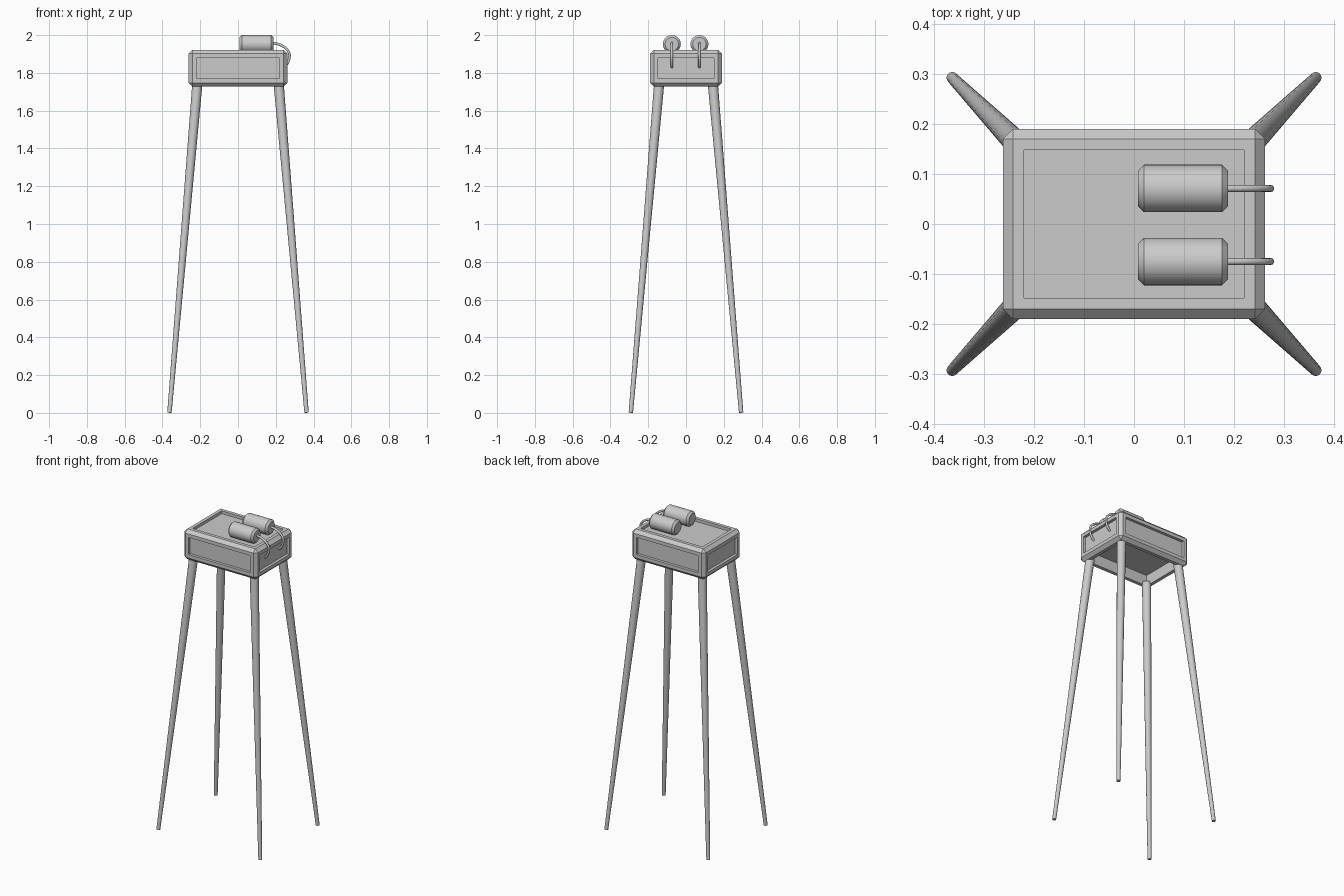
import bpy, bmesh
from math import radians
from mathutils import Vector

if "Cube" in bpy.data.objects:
    bpy.data.objects.remove(bpy.data.objects["Cube"])


def add_object(name, bm):
    mesh = bpy.data.meshes.new(name)
    bm.to_mesh(mesh)
    bm.free()
    ob = bpy.data.objects.new(name, mesh)
    bpy.context.collection.objects.link(ob)
    return ob


def smooth(ob, angle=35):
    bpy.ops.object.select_all(action='DESELECT')
    ob.select_set(True)
    bpy.context.view_layer.objects.active = ob
    bpy.ops.object.shade_smooth_by_angle(angle=radians(angle))


def rod(name, a, b, r1, r2, sides, chamfer=0):
    """Tapered rod from a to b, optionally with chamfered ends."""
    a, b = Vector(a), Vector(b)
    d = b - a
    bm = bmesh.new()
    bmesh.ops.create_cone(bm, cap_ends=True, segments=sides,
                          radius1=r1, radius2=r2, depth=d.length)
    if chamfer:
        rims = [e for e in bm.edges if any(len(f.verts) > 4 for f in e.link_faces)]
        bmesh.ops.bevel(bm, geom=rims, offset=chamfer, segments=1,
                        profile=0.5, affect='EDGES')
    rot = Vector((0, 0, 1)).rotation_difference(d.normalized())
    for v in bm.verts:
        v.co = rot @ v.co + (a + b) / 2
    ob = add_object(name, bm)
    smooth(ob)
    return ob


# Box body: chamfered block with a recessed panel on each face
size = Vector((0.524, 0.38, 0.195))
bm = bmesh.new()
bmesh.ops.create_cube(bm, size=1)
for v in bm.verts:
    v.co = Vector(v.co * size)
bmesh.ops.bevel(bm, geom=bm.edges[:], offset=0.02, segments=1,
                profile=0.5, affect='EDGES')
bm.normal_update()
panels = [f for f in bm.faces if max(abs(c) for c in f.normal) > 0.99]
bmesh.ops.inset_individual(bm, faces=panels, thickness=0.022, use_even_offset=True)
for f in panels:
    depth = 0.07 if f.normal.z < -0.9 else 0.018
    down = f.normal * -depth
    new = bmesh.ops.extrude_discrete_faces(bm, faces=[f])["faces"]
    bmesh.ops.translate(bm, vec=down, verts=new[0].verts[:])
bmesh.ops.translate(bm, vec=(0, 0, 1.8245), verts=bm.verts[:])
bmesh.ops.recalc_face_normals(bm, faces=bm.faces[:])
add_object("box_body", bm)

# Four splayed tapered legs
for sx, x_name in ((-1, "left"), (1, "right")):
    for sy, y_name in ((-1, "front"), (1, "back")):
        rod(f"{y_name}_{x_name}_leg", (sx * 0.363, sy * 0.292, 0.0015),
            (sx * 0.215, sy * 0.142, 1.745), 0.0115, 0.027, 16)

# Canisters lying on top, each with a hose bending down into the side
for y, tag in ((-0.075, "front"), (0.071, "back")):
    rod(f"{tag}_canister", (0.008, y, 1.9525), (0.188, y, 1.9525),
        0.0475, 0.0475, 32, chamfer=0.012)

    curve = bpy.data.curves.new(f"{tag}_hose", 'CURVE')
    curve.dimensions = '3D'
    curve.bevel_depth = 0.007
    curve.bevel_resolution = 3
    curve.resolution_u = 10
    curve.use_fill_caps = True
    spline = curve.splines.new('BEZIER')
    spline.bezier_points.add(2)
    path = (((0.18, 1.957), (0.045, 0)),
            ((0.273, 1.893), (0, -0.035)),
            ((0.235, 1.829), (-0.015, 0)))
    for p, ((x, z), (hx, hz)) in zip(spline.bezier_points, path):
        p.handle_left_type = p.handle_right_type = 'FREE'
        p.co = (x, y, z)
        p.handle_left = (x - hx, y, z - hz)
        p.handle_right = (x + hx, y, z + hz)
    hose = bpy.data.objects.new(f"{tag}_hose", curve)
    bpy.context.collection.objects.link(hose)
